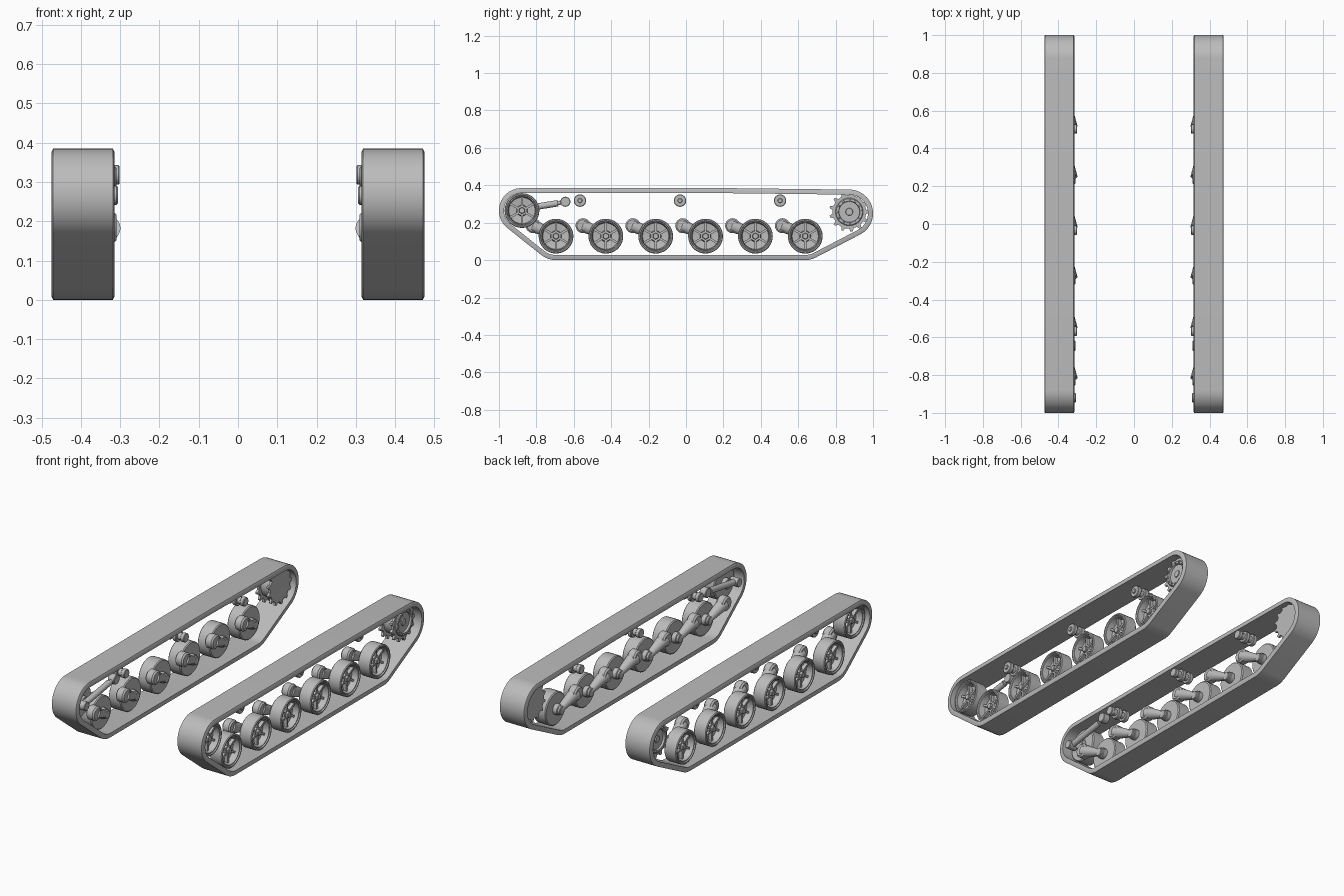
import bpy, bmesh
from math import acos, atan2, cos, sin, pi, tau, radians, hypot
from mathutils import Vector, Matrix

cube = bpy.data.objects.get("Cube")
if cube:
    bpy.data.objects.remove(cube)

grey = bpy.data.materials.new("plain_grey")
grey.use_nodes = True
grey.diffuse_color = (0.5, 0.5, 0.5, 1)
grey.node_tree.nodes["Principled BSDF"].inputs["Base Color"].default_value = (0.5, 0.5, 0.5, 1)


def finish(name, bm):
    """Turn a bmesh into an object mirrored to the other side."""
    bmesh.ops.remove_doubles(bm, verts=bm.verts, dist=1e-5)
    bmesh.ops.recalc_face_normals(bm, faces=bm.faces)
    mesh = bpy.data.meshes.new(name)
    bm.to_mesh(mesh)
    bm.free()
    mesh.materials.append(grey)
    mesh.shade_smooth()
    mesh.set_sharp_from_angle(angle=radians(32))
    obj = bpy.data.objects.new(name, mesh)
    bpy.context.collection.objects.link(obj)
    obj.modifiers.new("other_side", 'MIRROR')
    return obj


def lathe(bm, y, z, profile, steps=32):
    """Spin (x, radius) points about an axle parallel to x."""
    verts = [bm.verts.new((x, y, z + r)) for x, r in profile]
    edges = [bm.edges.new(pair) for pair in zip(verts, verts[1:])]
    bmesh.ops.spin(bm, geom=verts + edges, cent=(0, y, z), axis=(1, 0, 0),
                   angle=tau, steps=steps, use_merge=True)


def disc(bm, y, z, x1, x2, r, steps=24, b=0.003):
    lathe(bm, y, z, [(x1, 0), (x1, r - b), (x1 + b, r), (x2 - b, r), (x2, r - b), (x2, 0)], steps)


def rod(bm, p1, p2, r1, r2):
    p1, p2 = Vector(p1), Vector(p2)
    d = p2 - p1
    m = Matrix.Translation((p1 + p2) / 2) @ d.to_track_quat('Z', 'Y').to_matrix().to_4x4()
    bmesh.ops.create_cone(bm, cap_ends=True, segments=20, radius1=r1, radius2=r2,
                          depth=d.length, matrix=m)


def box(bm, center, size, turn=0.0):
    m = Matrix.Translation(center) @ Matrix.Rotation(turn, 4, 'X') @ Matrix.Diagonal((*size, 1))
    bmesh.ops.create_cube(bm, size=1, matrix=m)


def track_belt():
    # belt wraps tightly round these circles (y, z, radius)
    circles = [(-0.88, 0.265, 0.12), (-0.695, 0.128, 0.128), (0.636, 0.128, 0.128),
               (0.873, 0.25, 0.127), (0.2, 0.265, 0.12)]
    n = len(circles)
    leave = []
    for i, (y, z, r) in enumerate(circles):
        y2, z2, r2 = circles[(i + 1) % n]
        leave.append(atan2(z2 - z, y2 - y) - acos((r - r2) / hypot(y2 - y, z2 - z)))
    section = [(0.315, -0.027), (0.315, -0.008), (0.319, 0), (0.471, 0),
               (0.475, -0.008), (0.475, -0.027)]
    bm = bmesh.new()
    rings = []
    for i, (y, z, r) in enumerate(circles):
        start = leave[i - 1]
        sweep = (leave[i] - start) % tau
        steps = max(2, int(sweep / 0.1))
        for k in range(steps + 1):
            a = start + sweep * k / steps
            rings.append([bm.verts.new((x, y + (r + o) * cos(a), z + (r + o) * sin(a)))
                          for x, o in section])
    for a, b in zip(rings, rings[1:] + rings[:1]):
        for j in range(len(section)):
            k = (j + 1) % len(section)
            bm.faces.new((a[j], a[k], b[k], b[j]))
    finish("track_belt", bm)


def spoked_wheel(name, y, z):
    bm = bmesh.new()
    # drum with an open dish on the outer face
    lathe(bm, y, z, [(0.372, 0), (0.372, 0.088), (0.377, 0.093), (0.446, 0.093),
                     (0.45, 0.089), (0.45, 0.083), (0.444, 0.08), (0.444, 0.075),
                     (0.408, 0.07), (0.402, 0.03), (0.424, 0.026), (0.424, 0)], 36)
    for i in range(6):
        a = i * pi / 3 + pi / 6
        box(bm, (0.414, y + 0.048 * cos(a), z + 0.048 * sin(a)), (0.022, 0.054, 0.012), a)
    # hub nut and inner hub
    disc(bm, y, z, 0.42, 0.438, 0.018, 6)
    disc(bm, y, z, 0.345, 0.375, 0.03, 12)
    finish(name, bm)


def swing_arm(name, y, z):
    bm = bmesh.new()
    py, pz = y - 0.122, z + 0.056
    disc(bm, py, pz, 0.309, 0.36, 0.04, b=0.008)
    rod(bm, (0.335, py, pz), (0.35, y, z), 0.036, 0.018)
    disc(bm, y, z, 0.332, 0.365, 0.024)
    finish(name, bm)


def return_roller(name, y, z):
    bm = bmesh.new()
    disc(bm, y, z, 0.302, 0.325, 0.025)
    disc(bm, y, z, 0.32, 0.40, 0.019)
    for x in (0.345, 0.395):
        disc(bm, y, z, x, x + 0.024, 0.033)
    disc(bm, y, z, 0.415, 0.426, 0.013, 12)
    finish(name, bm)


def drive_sprocket(y, z):
    bm = bmesh.new()
    # drum with a raised ring and dished centre
    lathe(bm, y, z, [(0.345, 0), (0.345, 0.074), (0.435, 0.074), (0.44, 0.07), (0.44, 0.057),
                     (0.424, 0.054), (0.424, 0.022), (0.434, 0.018), (0.434, 0)], 36)
    for i in range(12):
        a = i * tau / 12
        disc(bm, y + 0.064 * cos(a), z + 0.064 * sin(a), 0.435, 0.446, 0.006, 6, 0.001)
    # two toothed plates
    teeth = 13
    for x in (0.345, 0.415):
        pts = []
        for i in range(teeth):
            for f, r in ((-0.28, 0.09), (-0.1, 0.107), (0.1, 0.107), (0.28, 0.09)):
                a = (i + f) * tau / teeth
                pts.append(bm.verts.new((x, y + r * cos(a), z + r * sin(a))))
        face = bm.faces.new(pts)
        new = bmesh.ops.extrude_face_region(bm, geom=[face], use_keep_orig=True)["geom"]
        bmesh.ops.translate(bm, vec=(0.014, 0, 0),
                            verts=[v for v in new if isinstance(v, bmesh.types.BMVert)])
    finish("drive_sprocket", bm)


def track_tensioner():
    bm = bmesh.new()
    eye, mid, crank = (0.33, -0.645, 0.312), (0.333, -0.77, 0.288), (0.333, -0.92, 0.266)
    rod(bm, eye, mid, 0.011, 0.011)
    rod(bm, (0.333, -0.685, 0.304), crank, 0.017, 0.017)
    disc(bm, eye[1], eye[2], 0.31, 0.35, 0.027)
    disc(bm, crank[1], crank[2], 0.306, 0.36, 0.024)
    finish("track_tensioner", bm)


track_belt()
for i in range(6):
    y = -0.695 + i * 0.2665
    spoked_wheel(f"road_wheel_{i + 1}", y, 0.128)
    swing_arm(f"swing_arm_{i + 1}", y, 0.128)
for i in range(3):
    return_roller(f"return_roller_{i + 1}", -0.567 + i * 0.535, 0.318)
spoked_wheel("front_idler", -0.877, 0.265)
drive_sprocket(0.873, 0.258)
track_tensioner()
